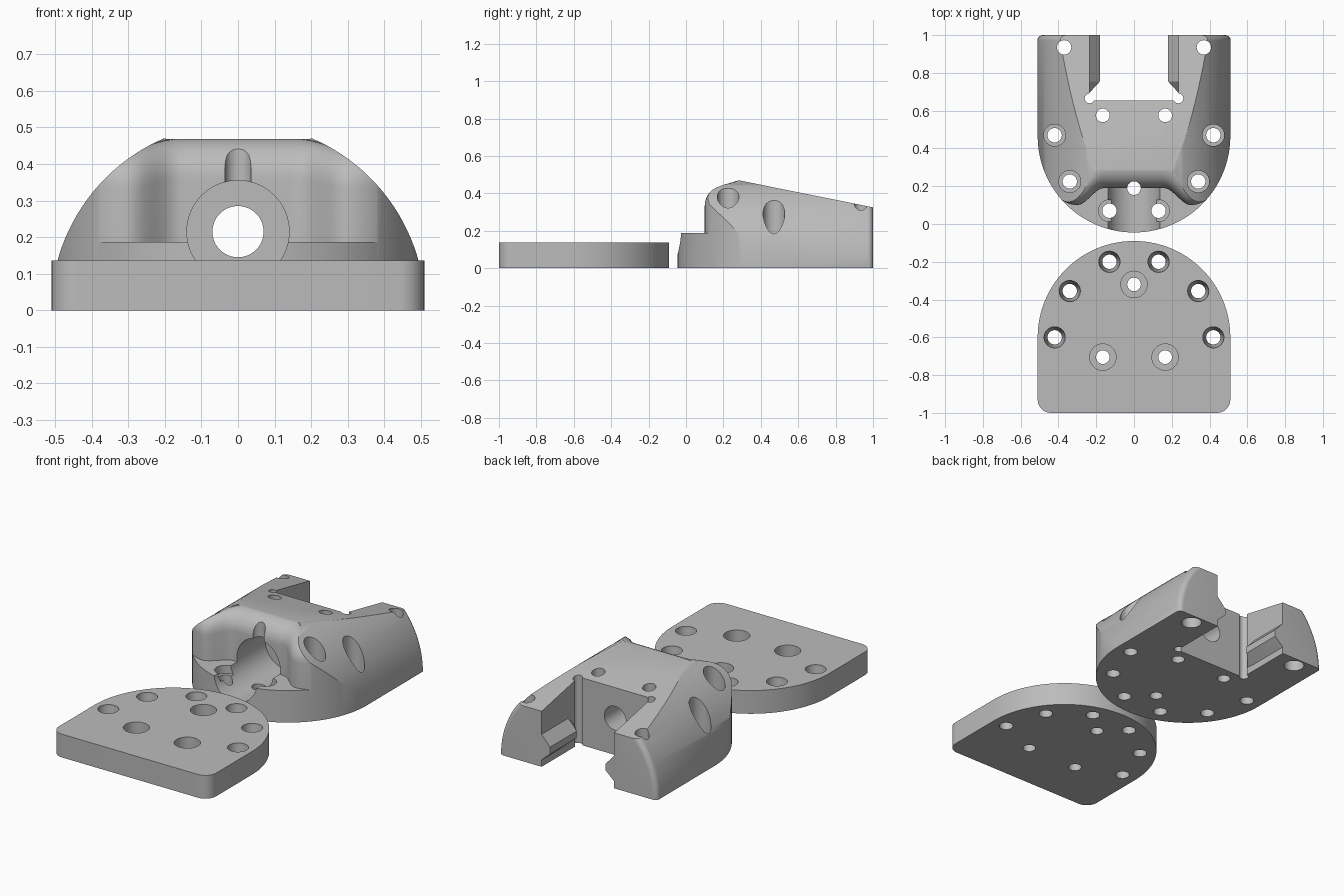
import bpy, bmesh
from math import sin, cos, pi

default = bpy.data.objects.get("Cube")
if default:
    bpy.data.objects.remove(default, do_unlink=True)

grey = bpy.data.materials.new("machined_grey")
grey.use_nodes = True
COLOUR = (0.5, 0.5, 0.5, 1)
grey.diffuse_color = COLOUR
grey.node_tree.nodes["Principled BSDF"].inputs["Base Color"].default_value = COLOUR


def loft(name, rings):
    """Closed solid through a row of equal-length rings."""
    bm = bmesh.new()
    rows = [[bm.verts.new(p) for p in ring] for ring in rings]
    n = len(rows[0])
    for a, b in zip(rows, rows[1:]):
        for i in range(n):
            j = (i + 1) % n
            bm.faces.new((a[i], a[j], b[j], b[i]))
    bm.faces.new(rows[0])
    bm.faces.new(rows[-1])
    bmesh.ops.recalc_face_normals(bm, faces=bm.faces)
    mesh = bpy.data.meshes.new(name)
    bm.to_mesh(mesh)
    bm.free()
    mesh.materials.append(grey)
    obj = bpy.data.objects.new(name, mesh)
    bpy.context.collection.objects.link(obj)
    return obj


def turned_z(name, x, y, profile, n=32):
    """Upright turned solid from (radius, z) pairs."""
    return loft(name, [[(x + r * cos(2 * pi * i / n), y + r * sin(2 * pi * i / n), z)
                        for i in range(n)] for r, z in profile])


def turned_y(name, z, profile, n=64):
    """Solid turned about a front-to-back axis from (radius, y) pairs."""
    return loft(name, [[(r * cos(2 * pi * i / n), y, z + r * sin(2 * pi * i / n))
                        for i in range(n)] for r, y in profile])


def combine(obj, tool, operation="DIFFERENCE"):
    tool.hide_render = True
    mod = obj.modifiers.new(operation, "BOOLEAN")
    mod.operation, mod.solver, mod.object = operation, "EXACT", tool
    bpy.context.view_layer.objects.active = obj
    bpy.ops.object.modifier_apply(modifier=mod.name)
    bpy.data.objects.remove(tool, do_unlink=True)


def drill(obj, spots, profile):
    for x, y in spots:
        for s in ((1, -1) if x else (1,)):
            combine(obj, turned_z("drill", s * x, y, profile))


def finish(obj):
    bpy.ops.object.select_all(action="DESELECT")
    obj.select_set(True)
    bpy.context.view_layer.objects.active = obj
    bpy.ops.object.shade_smooth_by_angle(angle=pi / 6)


R = 0.51
rim_spots = [(0.13, 0.07), (0.34, 0.225), (0.42, 0.47)]
pin_spots = [(0.0, 0.19), (0.165, 0.575)]


def mirrored(spots):
    return [(x, -0.13 - y) for x, y in spots]


# Cover plate: half-round end, rounded corners at the straight end
half_round = [(R * cos(pi * i / 64), -0.6 + R * sin(pi * i / 64)) for i in range(65)]
corners = [(s * (R - 0.07 + 0.07 * cos(a)), -0.93 - 0.07 * sin(a))
           for s, steps in ((-1, range(9)), (1, range(8, -1, -1)))
           for a in (k * pi / 16 for k in steps)]
plate = loft("cover_plate", [[(x, y, z) for x, y in half_round + corners] for z in (0, 0.136)])
drill(plate, mirrored(rim_spots), [(0.038, -0.1), (0.038, 0.03), (0.056, 0.12), (0.056, 0.2)])
drill(plate, mirrored(pin_spots), [(0.036, -0.1), (0.036, 0.07), (0.07, 0.07), (0.07, 0.2)])
finish(plate)

# Housing: plan outline, barrel section and sloping top intersected
plan = [(R * cos(pi * i / 64), 0.465 - R * sin(pi * i / 64)) for i in range(65)]
plan += [(-R, 1.1), (R, 1.1)]
housing = loft("housing", [[(x, y, z) for x, y in plan] for z in (0, 0.6)])
edge = 0.03
rounded_end = [(0.512 - edge + edge * cos(k * pi / 12), 1 - edge + edge * sin(k * pi / 12))
               for k in range(7)]
combine(housing, turned_y("barrel", 0, [(0.512, -0.2)] + rounded_end, 128), "INTERSECT")
side = [(-0.2, -0.1), (-0.2, 0.472), (0.27, 0.472), (1.1, 0.305), (1.1, -0.1)]
combine(housing, loft("slope", [[(x, y, z) for y, z in side] for x in (-0.7, 0.7)]), "INTERSECT")


# Front recess: wavy wall over a flat ledge, rolled over into the top
def wall(x):
    x = abs(x)
    if x > 0.3:
        return 0.1 + 4 * (x - 0.3) ** 2
    t = max(0, (x - 0.16) / 0.14)
    return 0.19 - 0.09 * t * t * (3 - 2 * t)


def recess_ring(x):
    y, r = wall(x), 0.11
    base = 0.36 - 0.3 * (0.19 - min(y, 0.19))
    roll = [(y + r - r * cos(k * pi / 20), base + r * sin(k * pi / 20)) for k in range(11)]
    pts = [(-0.3, 0.187), (y, 0.187)] + roll + [(y + r, 0.6), (-0.3, 0.6)]
    return [(x, py, pz) for py, pz in pts]


combine(housing, loft("recess", [recess_ring(k * 0.02) for k in range(-26, 27)]))

# Front-to-back stepped bore
combine(housing, turned_y("bore", 0.215, [(0.14, -0.2), (0.14, 0.45), (0.07, 0.45), (0.07, 0.9)]))

# Rear notch with an inward rail on each arm and corner reliefs
notch = loft("notch", [[(-0.235, y, z), (0.235, y, z), (0.235, y, z + 0.8), (-0.235, y, z + 0.8)]
                       for y, z in ((0.655, -0.2), (1.2, -0.2))])
rail = [(0.3, 0.04), (0.235, 0.04), (0.18, 0.09), (0.18, 0.13), (0.235, 0.19), (0.3, 0.19)]
for s in (1, -1):
    ends = ((0.69, 0.24), (0.755, 0.18), (1.3, 0.18))
    combine(notch, loft("rail", [[(s * max(x, limit), y, z) for x, z in rail]
                                 for y, limit in ends]))
combine(housing, notch)
drill(housing, [(0.235, 0.665)], [(0.026, -0.1), (0.026, 0.6)])

# Bolt and pin holes
drill(housing, rim_spots, [(0.038, -0.1), (0.038, 0.14), (0.058, 0.14), (0.058, 0.6)])
drill(housing, pin_spots, [(0.036, -0.1), (0.036, 0.6)])
drill(housing, [(0.37, 0.935)], [(0.055, -0.1), (0.055, 0.1), (0.038, 0.1), (0.038, 0.6)])
finish(housing)
